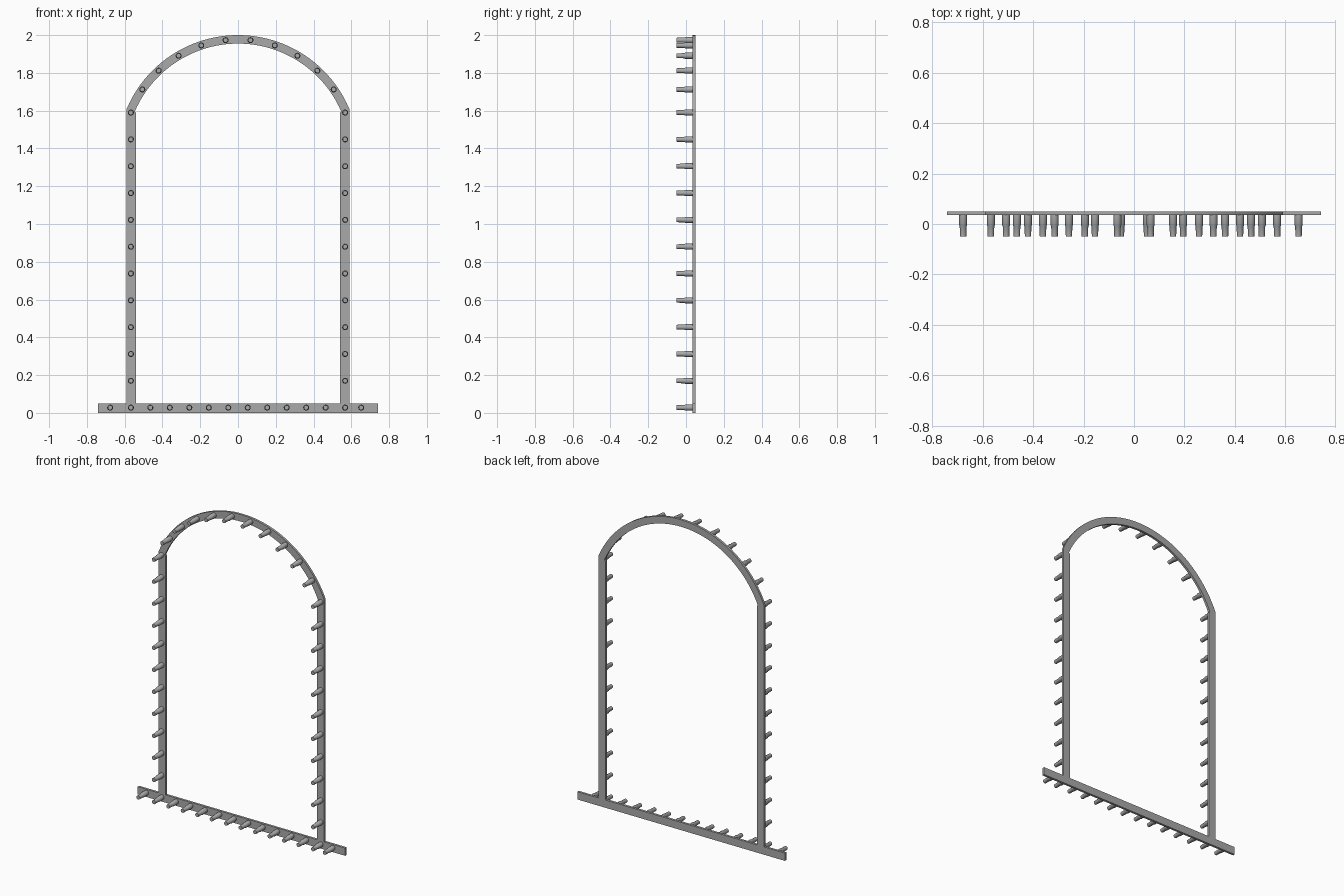
import bpy, bmesh
from math import sin, cos, asin, radians, pi

cube = bpy.data.objects.get("Cube")
if cube:
    bpy.data.objects.remove(cube, do_unlink=True)


def make_material(name, colour):
    mat = bpy.data.materials.new(name)
    mat.use_nodes = True
    mat.diffuse_color = colour
    mat.node_tree.nodes["Principled BSDF"].inputs["Base Color"].default_value = colour
    return mat


grey = make_material("steel grey", (0.40, 0.40, 0.40, 1))

FRONT, BACK, TIP = 0.035, 0.05, -0.05     # depths of strip and peg ends
WIDTH = 0.05                              # strip width
POST_IN, POST_OUT = 0.54, 0.59
ARCH_Z, R_OUT = 1.36, 0.64                # arch centre and outer radius
R_IN, R_MID = R_OUT - WIDTH + 0.005, R_OUT - 0.023


def finish(name, bm, smooth=False):
    bmesh.ops.recalc_face_normals(bm, faces=bm.faces[:])
    mesh = bpy.data.meshes.new(name)
    bm.to_mesh(mesh)
    bm.free()
    mesh.materials.append(grey)
    obj = bpy.data.objects.new(name, mesh)
    bpy.context.collection.objects.link(obj)
    if smooth:
        bpy.ops.object.select_all(action="DESELECT")
        obj.select_set(True)
        bpy.context.view_layer.objects.active = obj
        bpy.ops.object.shade_smooth_by_angle(angle=radians(35))
    return obj


def plate(name, outline, smooth=False):
    """Extrude an x-z outline through the strip thickness."""
    bm = bmesh.new()
    face = bm.faces.new([bm.verts.new((x, FRONT, z)) for x, z in outline])
    new = bmesh.ops.extrude_face_region(bm, geom=[face])["geom"]
    verts = [v for v in new if isinstance(v, bmesh.types.BMVert)]
    bmesh.ops.translate(bm, verts=verts, vec=(0, BACK - FRONT, 0))
    return finish(name, bm, smooth)


# Base strip
plate("base_strip", [(-0.74, 0), (0.74, 0), (0.74, WIDTH), (-0.74, WIDTH)])

# Upright posts, mitred to the arch ends
end = asin(POST_OUT / R_OUT)
for side, name in ((-1, "right_post"), (1, "left_post")):
    plate(name, [(side * POST_IN, WIDTH), (side * POST_OUT, WIDTH),
                 (side * POST_OUT, ARCH_Z + R_OUT * cos(end)),
                 (side * POST_IN, ARCH_Z + R_IN * cos(end))])

# Arch strip
steps = 48
angles = [end * (2 * i / steps - 1) for i in range(steps + 1)]
plate("arch_strip",
      [(R_OUT * sin(a), ARCH_Z + R_OUT * cos(a)) for a in angles]
      + [(R_IN * sin(a), ARCH_Z + R_IN * cos(a)) for a in reversed(angles)], True)


# Stepped pegs: thick root, slimmer tip
def pegs(name, centres, sides=16):
    profile = [(FRONT, 0.016), (-0.005, 0.016), (-0.009, 0.0135), (TIP, 0.0125)]
    bm = bmesh.new()
    for cx, cz in centres:
        rings = [[bm.verts.new((cx + r * cos(2 * pi * k / sides), y,
                                cz + r * sin(2 * pi * k / sides)))
                  for k in range(sides)] for y, r in profile]
        for a, b in zip(rings, rings[1:]):
            for k in range(sides):
                n = (k + 1) % sides
                bm.faces.new((a[k], a[n], b[n], b[k]))
        bm.faces.new(rings[0])
        bm.faces.new(rings[-1])
    return finish(name, bm, True)


PEG_X, PEG_Z = 0.567, 0.028
pegs("base_pegs", [(-0.677, PEG_Z), (0.652, PEG_Z)]
     + [(-PEG_X + 2 * PEG_X * i / 11, PEG_Z) for i in range(12)])
for side, name in ((-1, "right_post_pegs"), (1, "left_post_pegs")):
    pegs(name, [(side * PEG_X, PEG_Z + 0.142 * i) for i in range(1, 12)])
pegs("arch_pegs", [(R_MID * sin(a), ARCH_Z + R_MID * cos(a))
                   for a in (radians(6.13 * k) for k in range(-9, 10, 2))])
